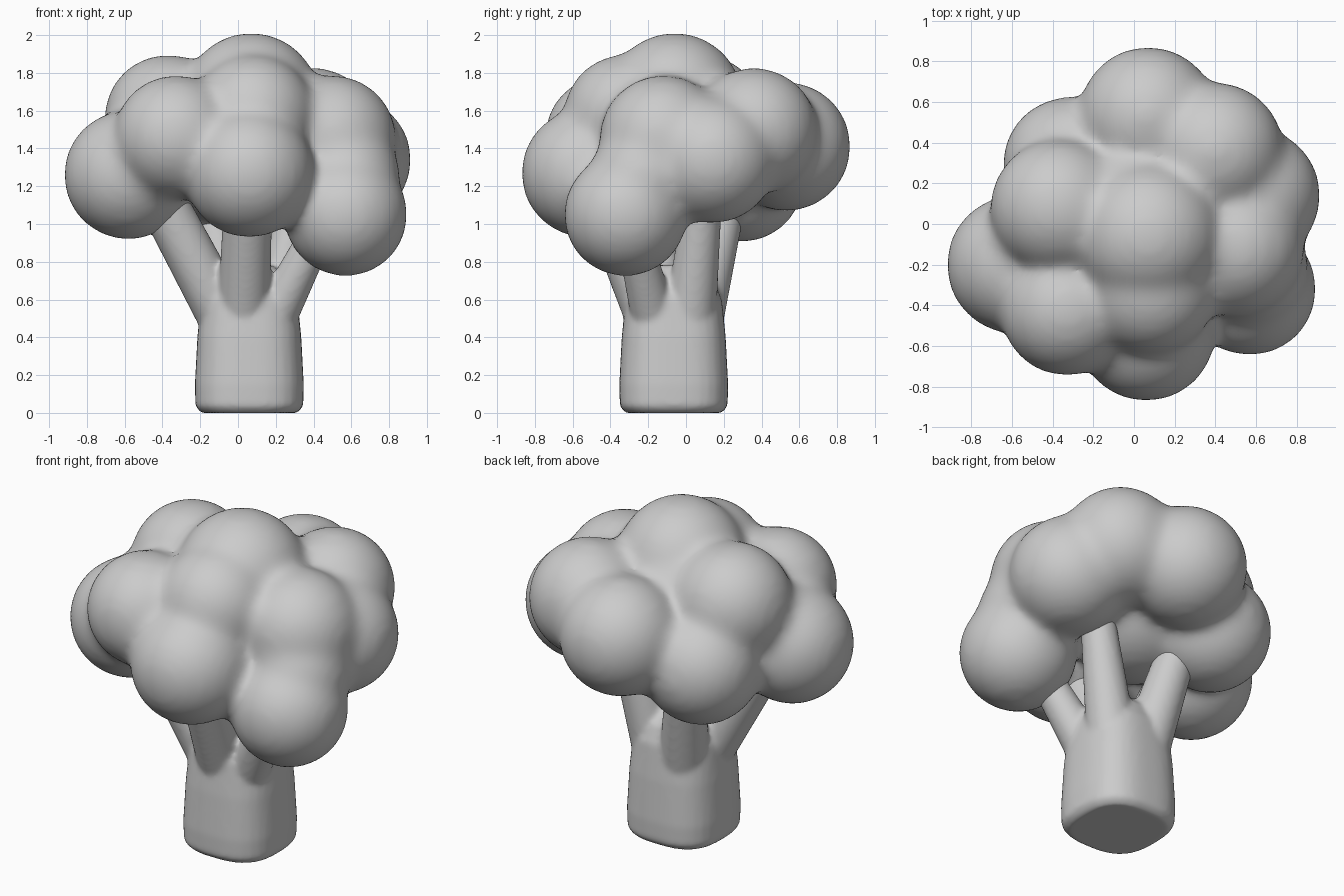
import bpy, bmesh, math
from mathutils import Vector, Matrix

if "Cube" in bpy.data.objects:
    bpy.data.objects.remove(bpy.data.objects["Cube"])


def add_ball(bm, c, r):
    bmesh.ops.create_icosphere(bm, subdivisions=4, radius=r,
                               matrix=Matrix.Translation(c))


def add_limb(bm, a, b, ra, rb):
    a, b = Vector(a), Vector(b)
    d = b - a
    m = Matrix.Translation((a + b) / 2) @ d.to_track_quat('Z', 'Y').to_matrix().to_4x4()
    bmesh.ops.create_cone(bm, cap_ends=True, segments=32, radius1=ra, radius2=rb,
                          depth=d.length, matrix=m)
    add_ball(bm, b, rb)


def fused_object(name, bm, voxel, iterations):
    # Fuse overlapping primitives into one soft skin
    me = bpy.data.meshes.new(name)
    bm.to_mesh(me)
    bm.free()
    ob = bpy.data.objects.new(name, me)
    bpy.context.collection.objects.link(ob)
    rm = ob.modifiers.new("fuse", 'REMESH')
    rm.mode = 'VOXEL'
    rm.voxel_size = voxel
    rm.use_smooth_shade = True
    sm = ob.modifiers.new("soften", 'SMOOTH')
    sm.factor = 0.5
    sm.iterations = iterations
    return ob


# Crown: overlapping round florets
florets = [
    ((0.00, 0.00, 1.42), 0.44),    # core
    ((-0.58, -0.20, 1.26), 0.345),  # left
    ((0.06, -0.53, 1.27), 0.345),   # front
    ((0.57, -0.32, 1.05), 0.33),   # low front right
    ((0.57, -0.22, 1.25), 0.29),
    ((0.58, 0.14, 1.34), 0.34),    # right
    ((0.07, 0.53, 1.41), 0.345),    # back
    ((-0.31, 0.29, 1.24), 0.34),   # back left
    ((0.07, -0.06, 1.65), 0.365),   # top
    ((-0.37, 0.08, 1.56), 0.34),   # upper left
    ((-0.33, -0.42, 1.46), 0.33),  # upper front left
    ((0.08, -0.32, 1.57), 0.33),   # upper front
    ((0.50, -0.12, 1.45), 0.34),   # upper right
    ((0.40, 0.36, 1.49), 0.34),    # upper back right
]
bm = bmesh.new()
for centre, radius in florets:
    add_ball(bm, centre, radius)
fused_object("crown", bm, 0.025, 35)

# Stalk: rounded-square column swept up through a few sections
bm = bmesh.new()
sections = [(0.0, 0.255), (0.035, 0.285), (0.15, 0.288), (0.4, 0.275),
            (0.6, 0.255), (0.7, 0.215), (0.78, 0.13)]
SIDES = 40
rings = []
for z, r in sections:
    ring = []
    for i in range(SIDES):
        t = math.tau * i / SIDES
        c, s = math.cos(t), math.sin(t)
        k = r / (abs(c) ** 2.8 + abs(s) ** 2.8) ** (1 / 2.8)
        ring.append(bm.verts.new((0.06 + k * c, -0.065 + k * s, z)))
    rings.append(ring)
for lo, hi in zip(rings, rings[1:]):
    for i in range(SIDES):
        j = (i + 1) % SIDES
        bm.faces.new((lo[i], lo[j], hi[j], hi[i]))
bm.faces.new(rings[0][::-1])
bm.faces.new(rings[-1])

# Branches forking from the stalk into the florets
branches = [
    ((-0.07, -0.12, 0.50), (-0.38, -0.20, 1.08), 0.14, 0.13),
    ((0.03, -0.18, 0.50), (0.05, -0.40, 1.05), 0.14, 0.13),
    ((0.19, -0.17, 0.50), (0.42, -0.28, 0.95), 0.12, 0.09),
    ((0.18, 0.02, 0.50), (0.33, 0.09, 1.12), 0.14, 0.10),
    ((-0.03, 0.06, 0.50), (-0.14, 0.20, 1.08), 0.14, 0.11),
]
for b in branches:
    add_limb(bm, *b)
fused_object("stalk", bm, 0.015, 8)
